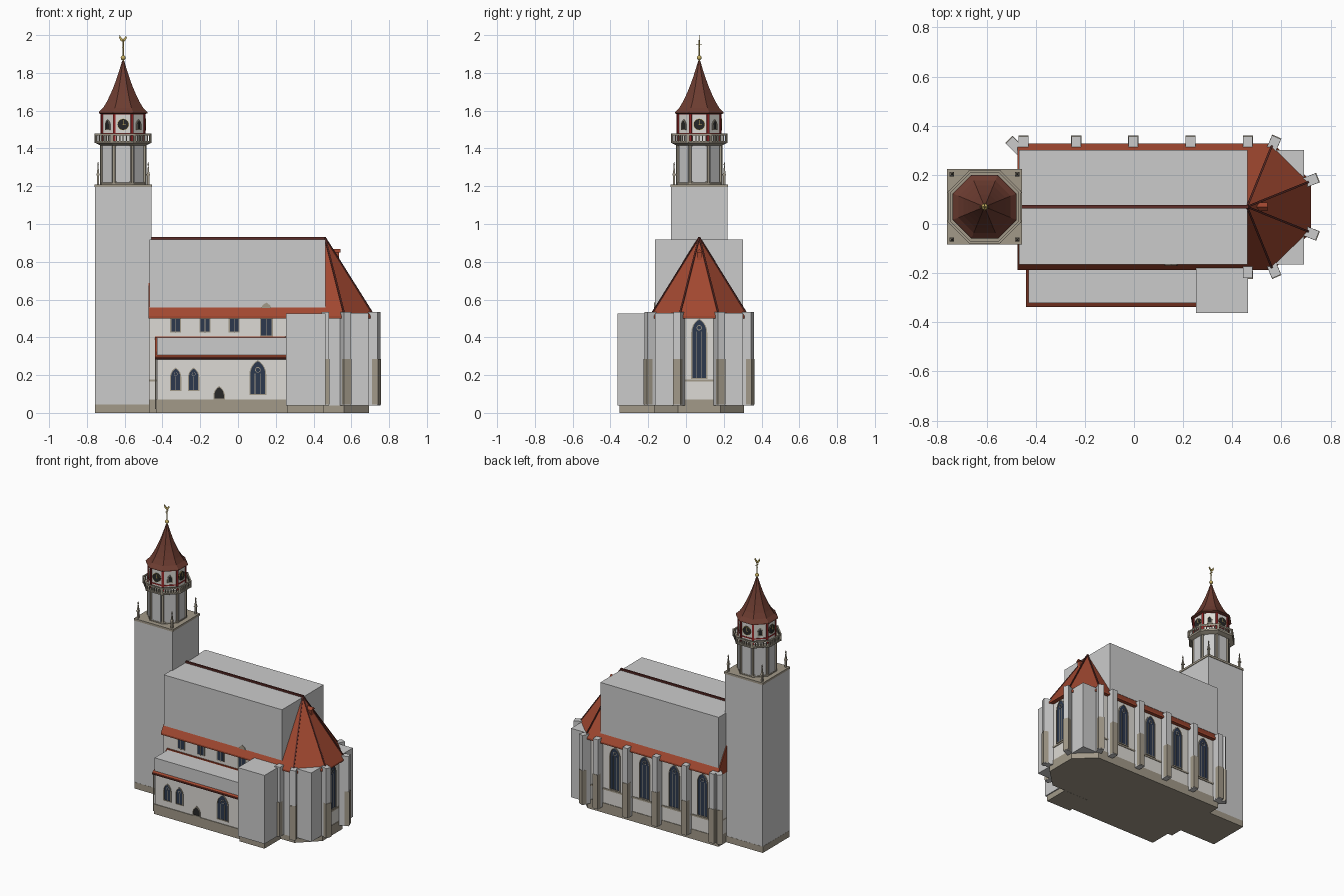
import bpy, bmesh
from math import pi, sin, cos
from mathutils import Vector, Matrix

if "Cube" in bpy.data.objects:
    bpy.data.objects.remove(bpy.data.objects["Cube"])

def mat(name, r, g, b):
    m = bpy.data.materials.new(name)
    m.diffuse_color = (r, g, b, 1)
    m.use_nodes = True
    m.node_tree.nodes["Principled BSDF"].inputs["Base Color"].default_value = m.diffuse_color
    return m

RED = mat("roof_red", .36, .065, .03)
DARK = mat("dark_tile", .11, .025, .02)
SPIRE = mat("spire_tile", .15, .045, .03)
TAN = mat("sandstone", .36, .32, .25)
WALL = mat("plaster", .72, .70, .66)
GLASS = mat("glass", .025, .04, .075)
BLACK = mat("black", .02, .02, .02)
BEAM = mat("beam_red", .30, .02, .02)
GOLD = mat("gold", .55, .42, .12)

def mesh(name, verts, faces, m=None, M=None):
    me = bpy.data.meshes.new(name)
    me.from_pydata([tuple(v) for v in verts], [], faces)
    bm = bmesh.new()
    bm.from_mesh(me)
    if M:
        bm.transform(M)
    bmesh.ops.recalc_face_normals(bm, faces=bm.faces)
    bm.to_mesh(me)
    bm.free()
    ob = bpy.data.objects.new(name, me)
    bpy.context.collection.objects.link(ob)
    if m:
        me.materials.append(m)
    return ob

def loft(name, rings, m=None, M=None):
    n = len(rings[0])
    F = [(k*n+i, k*n+(i+1) % n, (k+1)*n+(i+1) % n, (k+1)*n+i)
         for k in range(len(rings)-1) for i in range(n)]
    F += [tuple(range(n))[::-1], tuple((len(rings)-1)*n+i for i in range(n))]
    return mesh(name, [v for r in rings for v in r], F, m, M)

def prism(name, pts, z0, z1, m=None, M=None):
    return loft(name, [[(x, y, z) for x, y in pts] for z in (z0, z1)], m, M)

def box(name, x0, x1, y0, y1, z0, z1, m=None, M=None):
    return prism(name, [(x0, y0), (x1, y0), (x1, y1), (x0, y1)], z0, z1, m, M)

def bar(name, p, q, r, m=None, n=4):
    p, q = Vector(p), Vector(q)
    M = Matrix.Translation(p) @ (q-p).to_track_quat('Z', 'Y').to_matrix().to_4x4()
    c = [(r*cos(2*pi*(i+.5)/n), r*sin(2*pi*(i+.5)/n)) for i in range(n)]
    return prism(name, c, 0, (q-p).length, m, M)

def face_frame(x, y, z, ang):
    """local x = along wall, local y = up, local z = outward at angle ang"""
    n = Vector((cos(ang), sin(ang), 0))
    u = Vector((-sin(ang), cos(ang), 0))
    M = Matrix((u, Vector((0, 0, 1)), n)).transposed().to_4x4()
    return Matrix.Translation((x, y, z)) @ M

def arch(w, h, s=5):
    """pointed arch outline, width w, total height h"""
    a, rise = w/2, w*.87
    pts = [(-a, 0), (a, 0)]
    pts += [(-a+w*cos(pi/3*i/s), h-rise+w*sin(pi/3*i/s)) for i in range(s+1)]
    pts += [(a-w*cos(pi/3*i/s), h-rise+w*sin(pi/3*i/s)) for i in range(s-1, -1, -1)]
    return pts

def ring(name, outer, inner, d, m, M):
    n = len(outer)
    V = [(x, y, z) for o, z in ((outer, 0), (outer, d), (inner, d), (inner, 0)) for x, y in o]
    F = [(k*n+i, k*n+(i+1) % n, (k+1)*n+(i+1) % n, (k+1)*n+i) for k in range(3) for i in range(n)]
    return mesh(name, V, F, m, M)

def circle(r, cx=0, cy=0, n=16):
    return [(cx+r*cos(2*pi*i/n), cy+r*sin(2*pi*i/n)) for i in range(n)]

def window(name, x, y, z, ang, w, h, glass=GLASS, mullions=1):
    M = face_frame(x, y, z, ang)
    f = .006
    inner = [(px, py+f) for px, py in arch(w-2*f, h-2*f)]
    ring(name+"_frame", arch(w, h), inner, .006, TAN, M)
    prism(name+"_glass", inner, 0, .002, glass, M)
    top = h-w*.8
    for k in range(mullions):
        c = (k+1)*w/(mullions+1)-w/2
        box(name+"_mullion", c-.0015, c+.0015, f, top, 0, .004, TAN, M)
    if mullions:
        ring(name+"_tracery", circle(w*.17, 0, top+w*.22, 10), circle(w*.13, 0, top+w*.22, 10), .004, TAN, M)

S, N, E = -pi/2, pi/2, 0
CY = .07

# nave and choir body
def plan(o=0):
    return [(-.47, -.165-o), (.56+o*.4, -.165-o), (.69+o, -.04-o*.4), (.69+o, .18+o*.4),
            (.56+o*.4, .302+o), (-.47, .302+o)]
prism("church_walls", plan(), .05, .52, WALL)
prism("church_plinth", plan(.004), 0, .07, TAN)
prism("sill_course", plan(.004), .165, .177, TAN)

# main roof with its large cover block and hipped choir roof
R = Matrix(((0, 0, 1, 0), (1, 0, 0, 0), (0, 1, 0, 0), (0, 0, 0, 1)))  # (y,z) profile along x
prism("nave_roof", [(-.188, .5), (.328, .5), (.328, .512), (CY, .925), (-.188, .512)], -.475, .46, RED, R)
box("nave_roof_block", -.468, .462, -.165, .302, .557, .918)
bar("nave_ridge", (-.47, CY, .924), (.465, CY, .924), .009, DARK)
eave = [(.46, -.188), (.565, -.188), (.72, -.035), (.72, .175), (.565, .328), (.46, .328)]
V = [(x, y, .5) for x, y in eave]+[(x, y, .512) for x, y in eave]+[(.46, CY, .93)]
mesh("choir_roof", V, [(0, 1, 2, 3, 4, 5)]+[(i, (i+1) % 6, (i+1) % 6+6, i+6) for i in range(6)]
     + [(i, (i+1-6) % 6+6, 12) for i in range(6, 12)], RED)
for x, y in eave[1:5]:
    bar("choir_hip", (x, y, .513), (.46, CY, .928), .006, DARK)
box("choir_dormer", .49, .535, .057, .083, .79, .85, RED)
prism("choir_dormer_roof", [(.052, .85), (.088, .85), (CY, .868)], .48, .543, RED, R)

# choir corner blocks
for y0, y1 in ((-.165, -.04), (.18, .302)):
    box("choir_wall_block", .558, .692, y0, y1, .04, .53)
box("choir_south_wall", .47, .56, -.172, -.16, .04, .51)

# buttresses
def buttress(x, y, ang):
    """outer face centre at x, y; hung just above the ground"""
    M = Matrix.Translation((x, y, 0)) @ Matrix.Rotation(ang, 4, 'Z')
    box("buttress", -.065, 0, -.02, .02, .04, .535, None, M)
    box("buttress_lower", -.03, .003, -.0205, .0205, .045, .285, TAN, M)
for x in (-.45, -.235, -.003, .23, .463):
    buttress(x, .357, N)
buttress(.463, -.22, S)
buttress(-.507, .342, pi*.75)
for s in (-1, 1):
    buttress(.58, CY+s*.283, s*pi*.37)
    buttress(.746, CY+s*.118, s*pi*.12)

# tall north and choir windows
for x in (-.343, -.12, .113, .346):
    window("north_window", x, .302, .18, N, .085, .31, mullions=2)
window("east_window", .69, CY, .18, E, .085, .32, mullions=2)

# south aisle with lean-to roof
box("aisle_walls", -.43, .26, -.32, -.16, .05, .29, WALL)
box("aisle_plinth", -.435, .26, -.325, -.16, 0, .07, TAN)
prism("aisle_roof", [(-.335, .283), (-.335, .297), (-.165, .405), (-.165, .283)], -.44, .255, RED, R)
box("aisle_roof_block", -.43, .255, -.322, -.17, .3, .398)
bar("aisle_roof_top", (-.44, -.168, .401), (.25, -.168, .401), .006, RED)
bar("aisle_gutter", (-.44, -.334, .288), (.255, -.334, .288), .005, DARK, 6)
bar("downpipe", (-.435, -.325, .02), (-.435, -.325, .285), .004, TAN, 6)
for x in (-.33, -.235):
    window("aisle_window", x, -.32, .115, S, .06, .125)
window("aisle_large_window", .105, -.32, .095, S, .09, .185, mullions=2)
window("aisle_door", -.1, -.32, .07, S, .062, .072, BLACK, 0)

# clerestory windows and wall dormer
for x in (-.33, -.175, -.02, .15):
    M = face_frame(x, -.165, .425, S)
    big = x > .1
    a, z0 = (.034, -.02) if big else (.029, 0)
    box("clerestory_frame", -a, a, z0, .078, 0, .004, TAN, M)
    box("clerestory_glass", -a+.006, a-.006, z0+.006, .073, 0, .006, GLASS, M)
    box("clerestory_mullion", -.002, .002, z0, .075, 0, .008, TAN, M)
M = face_frame(.15, -.165, 0, S)
prism("dormer_gable", [(-.026, .555), (.026, .555), (.02, .57), (0, .584), (-.02, .57)], -.03, .004, TAN, M)

# sacristy
box("sacristy", .253, .463, -.363, -.18, .04, .527)
box("sacristy_plinth", .26, .455, -.352, -.17, 0, .05, TAN)

# tower shaft
TX = -.608
T = Matrix.Translation((TX, CY, 0))
box("tower_shaft", -.149, .149, -.149, .149, .04, 1.205, None, T)
box("tower_plinth", -.15, .15, -.15, .15, 0, .045, TAN, T)
box("tower_cornice", -.153, .153, -.153, .153, 1.195, 1.21, TAN, T)
for sx in (-1, 1):
    for sy in (-1, 1):
        P = T @ Matrix.Translation((sx*.133, sy*.133, 1.208))
        box("pinnacle_base", -.006, .006, -.006, .006, 0, .05, TAN, P)
        prof = [(.009, .05), (.009, .055), (.006, .06), (.002, .1), (.004, .106), (.001, .12)]
        loft("pinnacle_spire", [[(r, r, z), (-r, r, z), (-r, -r, z), (r, -r, z)] for r, z in prof], TAN, P)

# octagonal stages
def octo(a):
    r = a/cos(pi/8)
    return [(r*cos(pi/8+i*pi/4), r*sin(pi/8+i*pi/4)) for i in range(8)]
def lathe8(name, prof, m):
    return loft(name, [[(x, y, z) for x, y in octo(a)] for a, z in prof], m, T)
lathe8("octagon_stage", [(.112, 1.205), (.112, 1.43)], None)
lathe8("octagon_base", [(.12, 1.208), (.12, 1.218), (.112, 1.225)], TAN)
lathe8("gallery_floor", [(.112, 1.412), (.13, 1.42), (.146, 1.428), (.148, 1.44), (.11, 1.44)], TAN)
lathe8("lantern_walls", [(.113, 1.43), (.113, 1.595)], WALL)
lathe8("spire_roof", [(.113, 1.58), (.13, 1.587), (.127, 1.594), (.106, 1.615), (.086, 1.648), (.067, 1.688),
                      (.05, 1.728), (.034, 1.772), (.019, 1.818), (.006, 1.862)], SPIRE)
ring("gallery_rail", octo(.149), octo(.139), .01, TAN, T @ Matrix.Translation((0, 0, 1.468)))
for i in range(8):
    a = i*pi/4
    Q = T @ Matrix.Rotation(a, 4, 'Z')
    C = T @ Matrix.Rotation(a+pi/8, 4, 'Z')
    # grey panels and corner shafts of the octagon
    box("octagon_panel", .1, .119, -.034, .034, 1.215, 1.42, None, Q)
    box("octagon_shaft", .11, .13, -.006, .006, 1.21, 1.415, TAN, C)
    # gallery balusters
    for k in range(7):
        y = -.054+k*.018
        box("baluster", .141, .147, y-.003, y+.003, 1.44, 1.469, TAN, Q)
    box("gallery_post", .151, .161, -.005, .005, 1.43, 1.48, TAN, C)
    # timber frame of the lantern
    box("timber_post", .113, .126, -.007, .007, 1.44, 1.59, BEAM, C)
    box("timber_top", .108, .117, -.048, .048, 1.58, 1.592, BEAM, Q)
    box("timber_rail", .108, .116, -.048, .048, 1.475, 1.483, BEAM, Q)
    x, y = TX+.113*cos(a), CY+.113*sin(a)
    if i % 2 == 0:
        M = face_frame(x, y, 1.527, a)
        prism("clock_face", circle(.031), 0, .006, BLACK, M)
        ring("clock_ring", circle(.031), circle(.029), .007, GOLD, M)
        box("clock_hand_long", -.0012, .0012, -.004, .023, .005, .007, GOLD, M)
        box("clock_hand_short", -.004, .015, -.0012, .0012, .005, .007, GOLD, M)
    else:
        window("lantern_window", x, y, 1.498, a, .036, .055, BLACK, 0)

# finial with weather vane
bar("finial_pole", (TX, CY, 1.85), (TX, CY, 1.975), .004, GOLD, 8)
for z, r in ((1.88, .013), (1.935, .005)):
    bpy.ops.mesh.primitive_uv_sphere_add(segments=16, ring_count=10, radius=r, location=(TX, CY, z))
    ob = bpy.context.object
    ob.name = "finial_ball"
    ob.data.materials.append(GOLD)
    bpy.ops.object.shade_smooth_by_angle()
bar("vane_arm", (TX, CY-.016, 1.952), (TX, CY+.016, 1.952), .0025, GOLD)
M = face_frame(TX, CY+.002, 1.965, S)
prism("vane_bird", [(-.006, 0), (.006, 0), (.013, .01), (.02, .02), (.014, .031), (.009, .022), (0, .014),
                    (-.009, .02), (-.018, .035), (-.022, .022), (-.014, .006)], 0, .004, GOLD, M)
